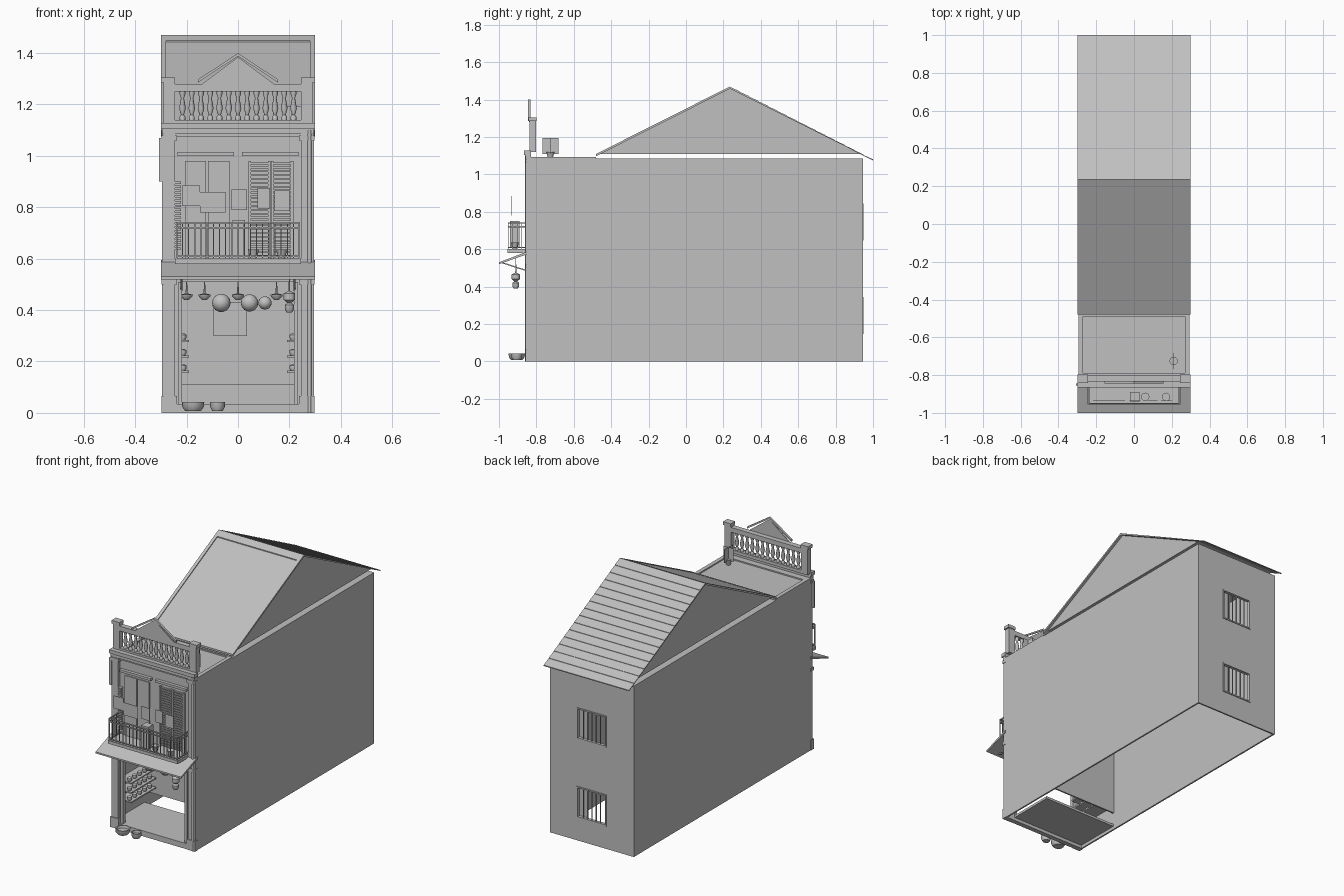
import bpy, bmesh, math
from mathutils import Vector

if "Cube" in bpy.data.objects:
    bpy.data.objects.remove(bpy.data.objects["Cube"], do_unlink=True)

# One plain plaster colour
plaster = bpy.data.materials.new("plain_grey")
plaster.use_nodes = True
GREY = (0.53, 0.53, 0.53, 1)
plaster.diffuse_color = GREY
plaster.node_tree.nodes["Principled BSDF"].inputs["Base Color"].default_value = GREY

HALF, FRONT, BACK, TOP = 0.295, -0.85, 0.94, 1.085
WALL = -0.83
RIDGE, RIDGE_Z, EAVE_FRONT, EAVE_Z = 0.235, 1.47, -0.48, 1.11
SHOP_BACK, LEDGE = -0.53, 0.58
SIDES = (("right", -1), ("left", 1))


def finish(name, bm, smooth=False):
    bmesh.ops.recalc_face_normals(bm, faces=bm.faces)
    mesh = bpy.data.meshes.new(name)
    bm.to_mesh(mesh)
    bm.free()
    mesh.materials.append(plaster)
    obj = bpy.data.objects.new(name, mesh)
    bpy.context.collection.objects.link(obj)
    if smooth:
        bpy.ops.object.select_all(action="DESELECT")
        obj.select_set(True)
        bpy.context.view_layer.objects.active = obj
        bpy.ops.object.shade_smooth_by_angle(angle=math.radians(40))
    return obj


def add_box(bm, xs, ys, zs):
    verts = bmesh.ops.create_cube(bm, size=1)["verts"]
    for v in verts:
        v.co = Vector([r[0] if c < 0 else r[1] for c, r in zip(v.co, (xs, ys, zs))])


def boxes(name, *ranges):
    bm = bmesh.new()
    for xs, ys, zs in ranges:
        add_box(bm, xs, ys, zs)
    return finish(name, bm)


def span(middle, width):
    return (middle - width / 2, middle + width / 2)


def prism(name, profile, xs):
    """Extrude a (y, z) outline along x."""
    bm = bmesh.new()
    face = bm.faces.new([bm.verts.new((xs[0], y, z)) for y, z in profile])
    new = bmesh.ops.extrude_face_region(bm, geom=[face])["geom"]
    moved = [v for v in new if isinstance(v, bmesh.types.BMVert)]
    bmesh.ops.translate(bm, verts=moved, vec=(xs[1] - xs[0], 0, 0))
    return finish(name, bm)


def lathe(name, profile, places, sides=12):
    """Turn a (radius, height) outline and repeat it at every place."""
    bm = bmesh.new()
    for x, y, z in places:
        rings = []
        for r, h in profile:
            turns = [math.tau * i / sides for i in range(sides)]
            rings.append([bm.verts.new((x + r * math.cos(a), y + r * math.sin(a), z + h)) for a in turns])
        for low, high in zip(rings, rings[1:]):
            for i in range(sides):
                j = (i + 1) % sides
                bm.faces.new((low[i], low[j], high[j], high[i]))
        bm.faces.new(rings[0])
        bm.faces.new(rings[-1])
    return finish(name, bm, smooth=True)


def holed_wall(name, xs, zs, holes, y, depth):
    """Upright wall on a grid of cuts, leaving the hole cells open."""
    bm = bmesh.new()
    for i, x in enumerate(zip(xs, xs[1:])):
        for j, z in enumerate(zip(zs, zs[1:])):
            if (i, j) not in holes:
                bm.faces.new([bm.verts.new((x[a], y, z[b])) for a, b in ((0, 0), (1, 0), (1, 1), (0, 1))])
    bmesh.ops.remove_doubles(bm, verts=bm.verts, dist=0.0001)
    obj = finish(name, bm)
    solid = obj.modifiers.new("thickness", "SOLIDIFY")
    solid.thickness, solid.offset = depth, 0
    return obj


# House shell, open underneath, with the facade set back between the side walls
for side, s in SIDES:
    boxes(side + "_wall", (sorted((s * HALF, s * (HALF - 0.01))), (FRONT, BACK), (0, TOP)))
boxes("flat_roof", ((-HALF, HALF), (FRONT, BACK), (TOP - 0.01, TOP)))
holed_wall("front_wall", (-HALF, -0.23, 0.23, HALF), (0, 0.03, 0.51, TOP), [(1, 1)], WALL, 0.01)
WINDOWS = ((0.15, 0.34), (0.65, 0.84))
holed_wall("back_wall", (-HALF, -0.1, 0.1, HALF), (0, *WINDOWS[0], *WINDOWS[1], TOP), [(1, 1), (1, 3)], BACK, 0.01)
for name, zs in zip(("lower", "upper"), WINDOWS):
    bars = [(span(x, 0.005), (BACK, BACK + 0.005), zs) for x in (-0.06, -0.03, 0, 0.03, 0.06)]
    frame = [(span(0, 0.21), span(BACK, 0.02), span(z, 0.008)) for z in zs]
    frame += [(span(x, 0.008), span(BACK, 0.02), zs) for x in (-0.1, 0.1)]
    boxes(name + "_back_window", *bars, *frame)
    boxes(name + "_back_shutter", ((0.04, 0.1), (BACK - 0.02, BACK - 0.01), zs))

# Pitched roof: gable block, plain front slope with trim, tiled back slope
prism("gable", [(EAVE_FRONT + 0.02, EAVE_Z), (BACK, EAVE_Z), (RIDGE, RIDGE_Z - 0.01)], (-HALF + 0.01, HALF - 0.01))


def front_slope(t):
    return EAVE_FRONT + t * (RIDGE - EAVE_FRONT), EAVE_Z + t * (RIDGE_Z - EAVE_Z)


def slope_strip(name, t0, t1, xs, lift):
    (ya, za), (yb, zb) = front_slope(t0), front_slope(t1)
    prism(name, [(ya, za - 0.012), (yb, zb - 0.012), (yb, zb + lift), (ya, za + lift)], xs)


slope_strip("front_roof", 0, 1, (-HALF, HALF), -0.006)
slope_strip("front_eave_trim", 0, 0.03, (-HALF, HALF), 0)
slope_strip("ridge_trim", 0.94, 1, (-HALF, HALF), 0)
for side, s in SIDES:
    slope_strip(side + "_roof_trim", 0, 1, span(s * (HALF - 0.005), 0.02), 0)
ROWS = 15
teeth = []
for i in range(ROWS):
    y0, y1 = [RIDGE + (1 - RIDGE) * (i + k) / ROWS for k in (0, 1)]
    z0, z1 = [RIDGE_Z - 0.39 * (i + k) / ROWS for k in (0, 1)]
    teeth += [(y0, z0 - 0.002), (y1, z1 + 0.001)]
prism("tiled_back_roof", teeth + [(1, EAVE_Z - 0.035), (RIDGE, RIDGE_Z - 0.012)], (-HALF - 0.005, HALF + 0.005))

# Terrace kerb
KERB = (TOP, TOP + 0.008)
boxes("terrace_kerb", ((-HALF, -0.27), (FRONT, EAVE_FRONT), KERB), ((0.27, HALF), (FRONT, EAVE_FRONT), KERB),
      ((-0.27, 0.27), (FRONT, -0.79), KERB), ((-0.27, 0.27), (-0.49, EAVE_FRONT), KERB))

# Cornice and parapet
boxes("cornice", ((-0.3, 0.3), (-0.865, WALL), (1.105, 1.128)), ((-HALF, HALF), (-0.857, WALL), (TOP, 1.11)))
PARAPET = -0.82
boxes("parapet_rails", ((-0.25, 0.25), span(PARAPET, 0.034), (1.25, 1.28)),
      ((-0.25, 0.25), span(PARAPET, 0.034), (1.12, 1.14)))
for side, s in SIDES:
    boxes(side + "_parapet_post", (span(s * 0.268, 0.045), span(PARAPET, 0.034), (1.12, 1.29)),
          (span(s * 0.272, 0.055), span(PARAPET, 0.044), (1.285, 1.305)))
baluster = [(0.011, 0), (0.011, 0.012), (0.006, 0.02), (0.013, 0.045), (0.006, 0.085), (0.011, 0.1), (0.011, 0.11)]
lathe("balusters", baluster, [(0.036 * i, PARAPET, 1.14) for i in range(-6, 7)], 10)


# Triangular pediment with raised trim
def triangle(name, width, low, high, ys):
    bm = bmesh.new()
    caps = [[bm.verts.new(p) for p in ((-width, y, low), (width, y, low), (0, y, high))] for y in ys]
    for cap in caps:
        bm.faces.new(cap)
    for i in range(3):
        j = (i + 1) % 3
        bm.faces.new((caps[0][i], caps[0][j], caps[1][j], caps[1][i]))
    finish(name, bm)


triangle("pediment", 0.14, 1.28, 1.385, (-0.84, -0.835))
for side, s in SIDES:
    bm = bmesh.new()
    add_box(bm, (0, 0.155), (-0.845, -0.832), (-0.012, 0))
    for v in bm.verts:
        v.co.z += 1.4 - v.co.x * 0.66
        v.co.x *= s
    finish(side + "_pediment_trim", bm)

# Facade pilasters, headers, drainpipe and meter box
for side, s in SIDES:
    column = span(s * 0.268, 0.045)
    wide = span(s * 0.268, 0.06)
    boxes(side + "_pilaster", (column, (-0.852, WALL), (0, TOP)), (wide, (-0.857, WALL), (0, 0.065)),
          (wide, (-0.857, WALL), (1.06, 1.08)), (wide, (-0.857, WALL), (0.5, 0.52)))
    boxes(side + "_window_header", (span(s * 0.125, 0.22), (-0.855, WALL), (1, 1.015)))
    boxes(side + "_shop_jamb", (span(s * 0.225, 0.015), (-0.845, -0.82), (0.03, 0.51)))
lathe("drainpipe", [(0.008, 0), (0.008, 1.1)], [(0.278, -0.852, 0)])
boxes("meter_box", ((-0.308, -0.29), (-0.855, -0.845), (0.9, 1.07)))
boxes("door_sill", ((-HALF, HALF), (-0.855, WALL), (0, 0.035)))

# Upper windows: plain pair on one side, louvred shutters on the other
for name, x in (("outer", -0.165), ("inner", -0.075)):
    boxes(name + "_plain_shutter", (span(x, 0.082), (-0.842, WALL), (0.6, 0.98)))
for name, x in (("inner", 0.083), ("outer", 0.172)):
    frame = [(span(x + k, 0.01), (-0.85, WALL), (0.6, 0.98)) for k in (-0.038, 0.038)]
    slats = [(span(x, 0.07), (-0.846, WALL), span(0.61 + 0.015 * i, 0.007)) for i in range(25)]
    boxes(name + "_louvred_shutter", *frame, *slats)
boxes("open_shutter", *[((-0.245, -0.222), (-0.855, WALL), span(0.64 + 0.015 * i, 0.009)) for i in range(18)])

# Awning with struts, and balcony
prism("awning", [(-1, 0.52), (-1, 0.53), (WALL, 0.595), (WALL, 0.58)], (-0.3, 0.3))
for side, s in SIDES:
    prism(side + "_awning_strut", [(-0.985, 0.525), (WALL, 0.475), (WALL, 0.482), (-0.985, 0.532)], span(s * 0.22, 0.008))
boxes("balcony_floor", ((-0.245, 0.245), (-0.955, WALL), (LEDGE, 0.6)))
OUT = -0.95
rails = [((-0.24, 0.24), span(OUT, 0.006), span(z, 0.006)) for z in (0.61, 0.72, 0.74)]
rails += [(span(s * 0.238, 0.006), (OUT, WALL), span(z, 0.006)) for _, s in SIDES for z in (0.61, 0.72, 0.74)]
rails += [(span(0.024 * i, 0.004), span(OUT, 0.004), (0.6, 0.74)) for i in range(-10, 11)]
rails += [(span(s * 0.238, 0.004), span(OUT + 0.024 * i, 0.004), (0.6, 0.74)) for _, s in SIDES for i in range(5)]
boxes("balcony_railing", *rails)
boxes("air_conditioner", (span(0.003, 0.05), (-0.94, -0.89), (0.61, 0.75)))
pot = [(0.013, 0), (0.02, 0.03), (0.022, 0.035), (0.016, 0.035)]
lathe("balcony_pots", pot, [(0.06, -0.915, 0.6), (0.17, -0.915, 0.6)])
cards = ((-0.183, 0.07, 0.845), (-0.098, 0.1, 0.82), (0.005, 0.06, 0.83), (0.1, 0.05, 0.835), (0.172, 0.06, 0.825))
for i, (x, width, z) in enumerate(cards):
    boxes("hanging_cloth_%d" % (i + 1), (span(x, width), span(-0.935, 0.002), span(z, 0.08)))

# Terrace plant: pot and crossed leaf cards
lathe("terrace_pot", pot, [(0.21, -0.725, TOP)])
boxes("terrace_plant", (span(0.21, 0.002), span(-0.725, 0.085), (1.11, 1.195)),
      (span(0.21, 0.07), span(-0.725, 0.002), (1.11, 1.195)))

# Shop interior
boxes("shop_floor", ((-HALF, 0.23), (FRONT, SHOP_BACK), (0.02, 0.035)))
boxes("shop_ceiling", ((-HALF, HALF), (WALL, SHOP_BACK), (0.515, 0.525)))
boxes("shop_back_wall", ((-HALF, HALF), span(SHOP_BACK, 0.01), (0.11, 0.52)))
boxes("wall_picture", ((-0.095, 0.035), (-0.545, SHOP_BACK), (0.3, 0.43)))
SHELVES = (0.16, 0.22, 0.28)
jar = [(0.01, 0), (0.015, 0.01), (0.014, 0.02), (0.008, 0.024)]
for side, s in SIDES:
    boxes(side + "_shelves", *[(sorted((s * 0.19, s * 0.29)), (-0.8, -0.55), span(z, 0.008)) for z in SHELVES])
    lathe(side + "_jars", jar, [(s * 0.215, -0.78 + 0.05 * i, z + 0.004) for i in range(5) for z in SHELVES])

# Hanging baskets, lanterns and baskets on the pavement
for i, (x, r) in enumerate(((-0.065, 0.036), (0.045, 0.034), (0.105, 0.026))):
    basket = [(r * math.cos(a), r * math.sin(a)) for a in (-1.4, -0.9, -0.4, 0, 0.4, 0.9, 1.4)]
    lathe("hanging_basket_%d" % (i + 1), basket, [(x, -0.79, 0.428)], 16)
pan = [(0.01, 0), (0.022, 0.012), (0.024, 0.02), (0.004, 0.025), (0.002, 0.07)]
lathe("hanging_pans", pan, [(x, -0.79, 0.44) for x in (-0.2, -0.13, 0, 0.15)])
lantern = [(0.01, 0), (0.018, 0.012), (0.018, 0.03), (0.008, 0.038), (0.022, 0.05), (0.022, 0.075), (0.003, 0.085), (0.002, 0.16)]
lathe("hanging_lantern", lantern, [(0.2, -0.91, 0.39)])
for name, x, r in (("large", -0.175, 0.044), ("small", -0.08, 0.03)):
    bowl = [(r * 0.7, 0), (r * 0.95, 0.015), (r, 0.035), (r * 0.85, 0.035), (r * 0.75, 0.02)]
    lathe(name + "_pavement_basket", bowl, [(x, -0.905, 0.008)], 16)
